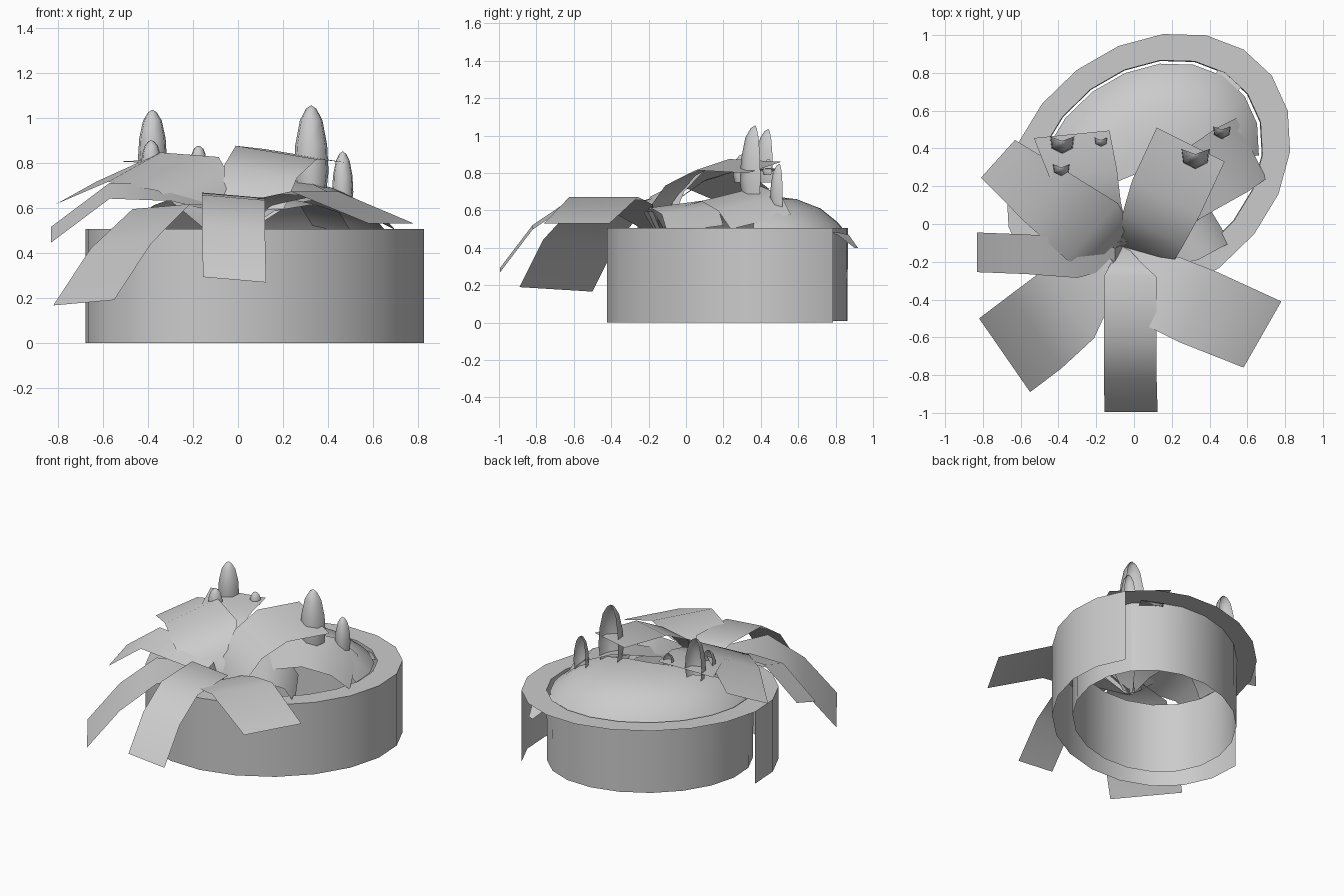
import bpy
from math import sin, cos, pi, radians
from mathutils import Vector

if "Cube" in bpy.data.objects:
    bpy.data.objects.remove(bpy.data.objects["Cube"])

SEG = 20
TILT = radians(39)


def make(name, verts, faces, angle=40):
    me = bpy.data.meshes.new(name)
    me.from_pydata([tuple(v) for v in verts], [], faces)
    me.update()
    ob = bpy.data.objects.new(name, me)
    bpy.context.collection.objects.link(ob)
    bpy.ops.object.select_all(action='DESELECT')
    bpy.context.view_layer.objects.active = ob
    ob.select_set(True)
    bpy.ops.object.shade_smooth_by_angle(angle=radians(angle))
    return ob


def oval(k, scale, z):
    """Point k on the tilted oval outline of the pot."""
    t = radians(-2.5) + 2 * pi * k / SEG
    u, v = 0.82 * scale * cos(t), 0.645 * scale * sin(t)
    return (0.075 + u * cos(TILT) - v * sin(TILT),
            0.292 + u * sin(TILT) + v * cos(TILT), z)


def band(name, rings, first=0, count=SEG):
    """Skin between ovals given as (scale, z), over a range of segments."""
    n = count + 1
    verts = [oval(first + i, s, z) for s, z in rings for i in range(n)]
    faces = [(r * n + i, r * n + i + 1, (r + 1) * n + i + 1, (r + 1) * n + i)
             for r in range(len(rings) - 1) for i in range(count)]
    return make(name, verts, faces)


# Pot: outer wall is open at the back, rim and inner wall go all round
band("pot_outer_wall", [(1, 0), (1, 0.505)], first=8, count=12)
band("pot_rim", [(1, 0.505), (0.805, 0.505)])
band("pot_inner_wall", [(0.805, 0.505), (0.8, 0.01)])

# Domed soil, covering the back half only
band("soil_dome", [(0.78, 0.49), (0.73, 0.535), (0.6, 0.61), (0.42, 0.66),
                   (0.2, 0.68), (0.001, 0.685)], first=-2, count=11)


def leaf(name, side, path, root=(-0.06, -0.12, 0.45)):
    """Bent strip: path rows are (x, y, z, width factor), side is half width."""
    side = Vector(side)
    rows = ([(*root, 0.15)] if root else []) + path
    verts = []
    for x, y, z, w in rows:
        c = Vector((x, y, z))
        verts += [c - side * w, c + side * w]
    faces = [(2 * i, 2 * i + 1, 2 * i + 3, 2 * i + 2) for i in range(len(rows) - 1)]
    make(name, verts, faces, 50)


# Drooping leaves, fanned out from one root
leaf("leaf_front", (0.14, 0, -0.012),
     [(-0.04, -0.21, 0.61, 0.6), (-0.02, -0.28, 0.655, 1), (-0.02, -0.62, 0.645, 1),
      (-0.02, -0.82, 0.51, 1), (-0.015, -0.995, 0.28, 1)])
leaf("leaf_front_right", (0.1, 0.175, 0),
     [(0.08, -0.3, 0.61, 0.7), (0.14, -0.35, 0.63, 1), (0.34, -0.44, 0.672, 1.05),
      (0.68, -0.585, 0.53, 1)])
leaf("leaf_front_left", (0.135, -0.195, 0.012),
     [(-0.1, -0.22, 0.61, 0.3), (-0.34, -0.42, 0.605, 0.95),
      (-0.52, -0.57, 0.43, 1), (-0.685, -0.695, 0.178, 1)])
leaf("leaf_left", (0, 0.105, 0.035),
     [(-0.1, -0.18, 0.6, 0.5), (-0.3, -0.18, 0.665, 1), (-0.57, -0.16, 0.675, 1),
      (-0.83, -0.15, 0.48, 1)])
leaf("leaf_back_left", (0.09, 0.1, 0.05),
     [(-0.13, -0.13, 0.64, 1.2), (-0.22, -0.04, 0.75, 1.5), (-0.46, 0.14, 0.78, 1.3),
      (-0.72, 0.345, 0.665, 1)])
leaf("leaf_back", (0.2, 0.02, 0.01),
     [(-0.12, -0.1, 0.62, 0.5), (-0.22, 0.1, 0.76, 0.75), (-0.27, 0.27, 0.81, 0.9),
      (-0.33, 0.475, 0.815, 1)])
leaf("leaf_back_right", (0.18, -0.09, -0.03),
     [(0.07, -0.14, 0.62, 0.75), (0.1, -0.03, 0.76, 0.9), (0.17, 0.14, 0.845, 1),
      (0.3, 0.42, 0.83, 1)])
# Lower leaves lying on the right side of the soil
leaf("leaf_right_low", (0.09, -0.15, -0.02),
     [(0.1, -0.12, 0.6, 0.7), (0.25, -0.04, 0.635, 1), (0.36, 0.02, 0.6, 1),
      (0.42, 0.05, 0.5, 1)])
leaf("leaf_right", (0.08, -0.16, -0.04),
     [(0.12, 0.02, 0.63, 0.6), (0.36, 0.24, 0.69, 1), (0.52, 0.34, 0.64, 1.05),
      (0.62, 0.4, 0.54, 1)])
# Leaf tip drooping between the walls at the back
leaf("leaf_tip_back", (0.07, -0.03, 0),
     [(0.46, 0.7, 0.5, 1), (0.55, 0.84, 0.47, 1), (0.57, 0.91, 0.4, 0.3)], root=None)


def bud(name, x, y, z0, z1, r):
    """Pointed bud, a faceted shell left open towards the back."""
    n = 5
    rings = [(0.85, 0), (1, 0.25), (0.92, 0.55), (0.65, 0.83), (0.3, 0.96)]
    verts = []
    for f, h in rings:
        for i in range(n):
            a = radians(160 + 220 * i / (n - 1))
            verts.append((x + r * f * cos(a), y + r * f * sin(a), z0 + (z1 - z0) * h))
    verts.append((x, y, z1))
    faces = [(k * n + i, k * n + i + 1, (k + 1) * n + i + 1, (k + 1) * n + i)
             for k in range(len(rings) - 1) for i in range(n - 1)]
    b = (len(rings) - 1) * n
    faces += [(b + i, b + i + 1, b + n) for i in range(n - 1)]
    make(name, verts, faces, 60)


# Buds standing among the leaves
bud("bud_right_tall", 0.325, 0.37, 0.66, 1.055, 0.082)
bud("bud_right_small", 0.465, 0.5, 0.61, 0.85, 0.05)
bud("bud_left_tall", -0.38, 0.44, 0.75, 1.035, 0.068)
bud("bud_left_small", -0.385, 0.3, 0.75, 0.9, 0.048)
bud("bud_left_tiny", -0.175, 0.445, 0.79, 0.875, 0.036)
